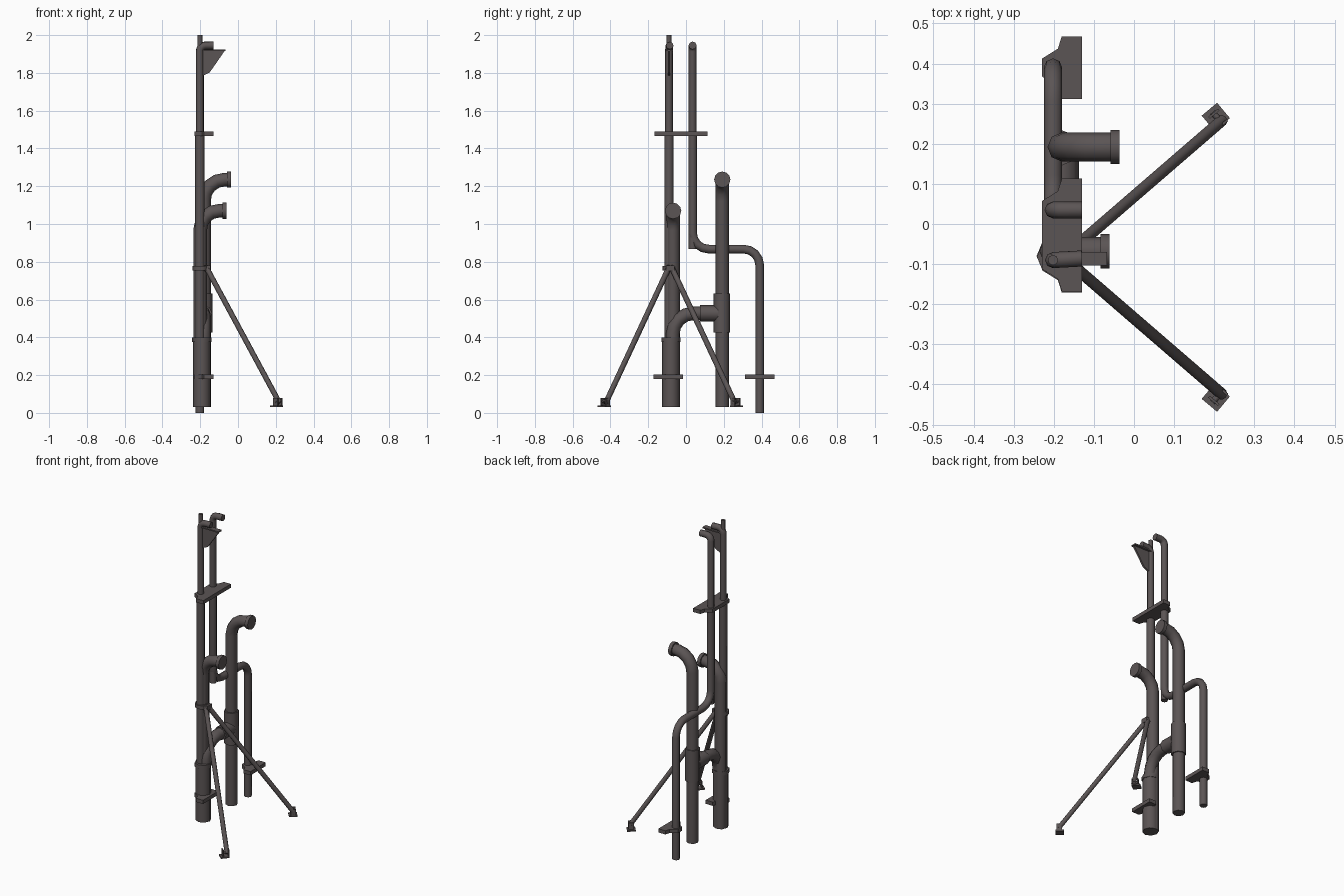
import bpy, bmesh, math
from mathutils import Vector, Matrix

if "Cube" in bpy.data.objects:
    bpy.data.objects.remove(bpy.data.objects["Cube"])

metal = bpy.data.materials.new("dark warm grey metal")
metal.diffuse_color = (0.105, 0.09, 0.09, 1)
metal.use_nodes = True
metal.node_tree.nodes["Principled BSDF"].inputs["Base Color"].default_value = metal.diffuse_color


def finish(bm, name, smooth=False):
    bmesh.ops.recalc_face_normals(bm, faces=bm.faces)
    me = bpy.data.meshes.new(name)
    bm.to_mesh(me)
    bm.free()
    me.materials.append(metal)
    ob = bpy.data.objects.new(name, me)
    bpy.context.collection.objects.link(ob)
    if smooth:
        bpy.ops.object.select_all(action='DESELECT')
        ob.select_set(True)
        bpy.context.view_layer.objects.active = ob
        bpy.ops.object.shade_smooth_by_angle(angle=math.radians(50))
    return ob


def pipe(name, pts, r, bend=0.0, sides=8, steps=4):
    """Sweep a round section along a path with right-angle bends."""
    pts = [Vector(p) for p in pts]
    path = [pts[0]]
    for a, p, b in zip(pts, pts[1:], pts[2:]):
        d1, d2 = (p - a).normalized(), (b - p).normalized()
        c = p - d1 * bend + d2 * bend
        for i in range(steps + 1):
            t = math.pi / 2 * i / steps
            path.append(c - d2 * bend * math.cos(t) + d1 * bend * math.sin(t))
    path.append(pts[-1])
    bm = bmesh.new()
    rings, u, old = [], None, None
    for i, p in enumerate(path):
        t = (path[min(i + 1, len(path) - 1)] - path[max(i - 1, 0)]).normalized()
        if 0 < i < len(path) - 1:
            t = ((p - path[i - 1]).normalized() + (path[i + 1] - p).normalized()).normalized()
        if u is None:
            ref = Vector((1, 0, 0)) if abs(t.x) < 0.8 else Vector((0, 0, 1))
            u = (ref - t * ref.dot(t)).normalized()
        else:
            u = old.rotation_difference(t) @ u
        old, v = t, t.cross(u)
        rings.append([bm.verts.new(p + (u * math.cos(k) + v * math.sin(k)) * r)
                      for k in (2 * math.pi * j / sides for j in range(sides))])
    for a, b in zip(rings, rings[1:]):
        for j in range(sides):
            k = (j + 1) % sides
            bm.faces.new((a[j], a[k], b[k], b[j]))
    bm.faces.new(rings[0])
    bm.faces.new(rings[-1])
    return finish(bm, name, True)


def prism(name, outline, offset):
    """Extrude a flat outline."""
    bm = bmesh.new()
    f = bm.faces.new([bm.verts.new(p) for p in outline])
    ext = bmesh.ops.extrude_face_region(bm, geom=[f])
    bmesh.ops.translate(bm, vec=offset, verts=[e for e in ext['geom'] if isinstance(e, bmesh.types.BMVert)])
    return finish(bm, name)


def box(name, loc, size, rot=None):
    bm = bmesh.new()
    m = Matrix.Translation(loc) @ (rot or Matrix()) @ Matrix.Diagonal((*size, 1))
    bmesh.ops.create_cube(bm, size=1, matrix=m)
    return finish(bm, name)


def clamp(name, y0, y1, z):
    """Wall bracket wrapping the pipes from y0 to y1."""
    half = [(-0.23, 0.022), (-0.19, 0.047), (-0.18, 0.078), (-0.13, 0.078)]
    pts = [(x, y0 - d, z) for x, d in half] + [(x, y1 + d, z) for x, d in reversed(half)]
    prism(name, pts, (0, 0, 0.024))


MX, MY, PY = -0.202, -0.09, 0.035

# Mast with top outlet, and the vent pipe jogging sideways
pipe("mast_lower", [(MX, MY, 0.03), (MX, MY, 1.48)], 0.025)
pipe("mast_upper", [(MX, MY, 1.45), (MX, MY, 1.945), (-0.13, MY + 0.004, 1.945)], 0.02, 0.03)
pipe("mast_pin", [(MX, MY, 1.9), (MX, MY, 2.0)], 0.013)
pipe("vent_pipe", [(-0.13, PY, 1.945), (MX, PY, 1.945), (MX, PY, 0.867)], 0.021, 0.03)
pipe("vent_pipe_jog", [(MX, PY, 1.48), (MX, PY, 0.867), (MX, 0.39, 0.867), (MX, 0.39, 0)], 0.023, 0.085)

# Gusset arm at the mast head
prism("gusset", [(-0.19, MY - 0.006, 1.92), (-0.068, MY - 0.006, 1.92),
                 (-0.15, MY - 0.006, 1.802), (-0.19, MY - 0.006, 1.783)], (0, 0.012, 0))
box("gusset_top", (-0.13, MY + 0.003, 1.921), (0.125, 0.034, 0.008))

# Clamps
clamp("upper_clamp", MY, PY, 1.465)
clamp("lower_clamp_mast", MY - 0.003, MY - 0.003, 0.18)
clamp("lower_clamp_vent", 0.39, 0.39, 0.18)

# Two stacks with curved outlets and flanges: (x, y, outlet height, outlet x)
for tag, x, y, z, end, bend in (("short", -0.2, -0.068, 1.07, -0.065, 0.1),
                                ("tall", -0.18, 0.192, 1.235, -0.04, 0.11)):
    pipe(tag + "_stack", [(x, y, 0.03), (x, y, z), (end, y, z)], 0.036, bend)
    pipe(tag + "_stack_flange", [(end - 0.018, y, z), (end + 0.004, y, z)], 0.043, sides=12)

# Connection between the stacks
pipe("base_sleeve", [(-0.192, -0.08, 0.03), (-0.192, -0.08, 0.385)], 0.047)
pipe("base_sleeve_ring", [(-0.192, -0.08, 0.375), (-0.192, -0.08, 0.4)], 0.051)
pipe("branch_elbow", [(-0.182, -0.07, 0.38), (-0.182, -0.07, 0.527), (-0.182, 0.17, 0.527)], 0.036, 0.11)
pipe("branch_collar", [(-0.18, 0.075, 0.527), (-0.18, 0.17, 0.527)], 0.043)
pipe("tee_sleeve", [(-0.18, 0.19, 0.425), (-0.18, 0.19, 0.632)], 0.044)

# Two braced legs with hinged feet
pipe("leg_collar", [(-0.2, -0.082, 0.755), (-0.2, -0.082, 0.778)], 0.042)
box("leg_hinge", (-0.162, -0.083, 0.765), (0.035, 0.045, 0.03))
for side, tag in ((1, "back"), (-1, "front")):
    def at(x, d, z):
        return (x, -0.083 + side * d, z)
    pipe(tag + "_leg", [at(-0.17, 0.005, 0.775), at(0.22, 0.342, 0.052)], 0.0145)
    turn = Matrix.Rotation(side * math.radians(40), 4, 'Z')
    box(tag + "_foot_plate", at(0.204, 0.35, 0.034), (0.05, 0.05, 0.008), turn)
    for s in (-1, 1):
        o = turn @ Vector((0, 0.017 * s, 0))
        box(tag + "_foot_lug", Vector(at(0.21, 0.345, 0.057)) + o, (0.032, 0.006, 0.045), turn)
    o = turn @ Vector((0, 0.022, 0))
    c = Vector(at(0.21, 0.345, 0.06))
    pipe(tag + "_foot_pin", [c - o, c + o], 0.008)
